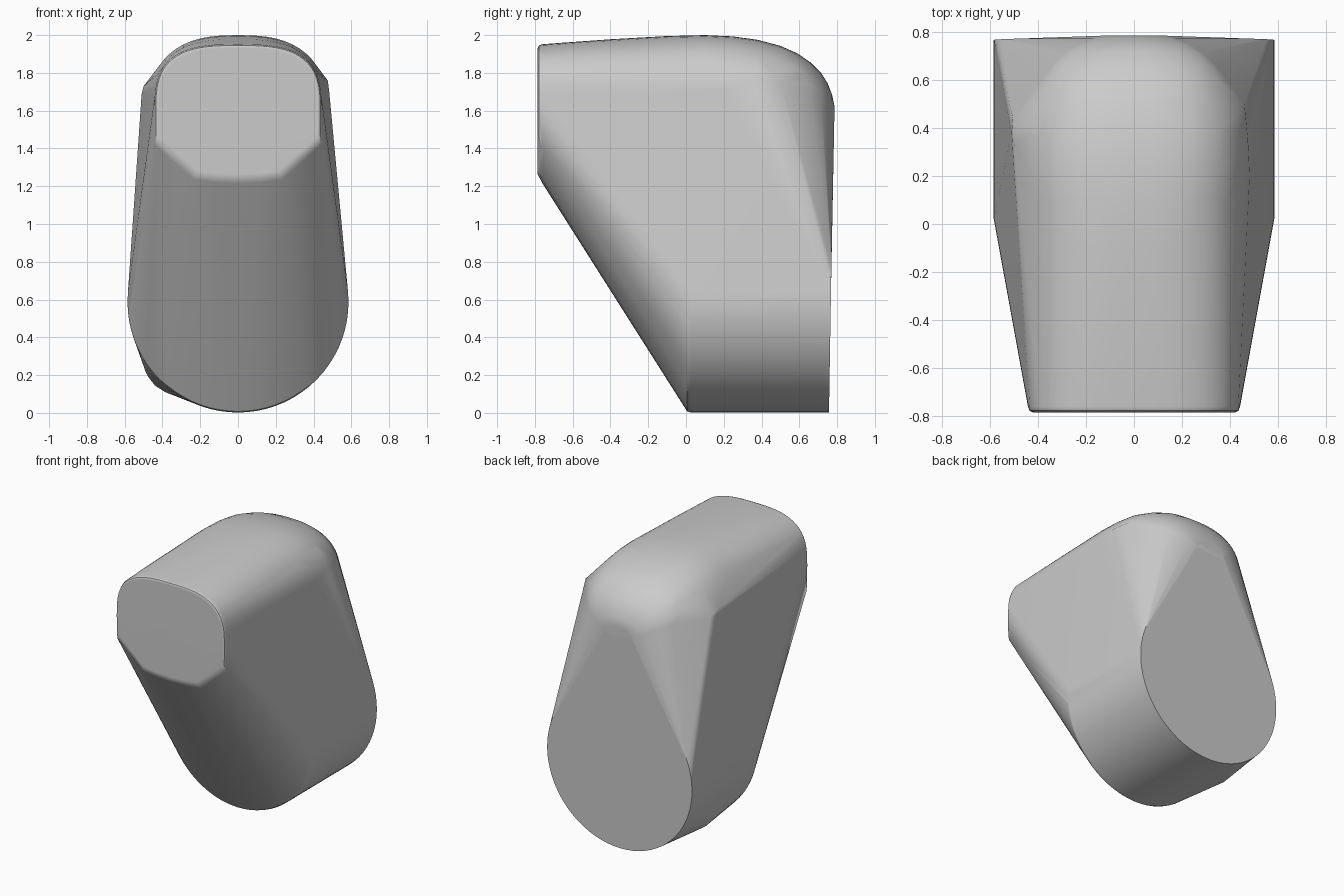
import bpy, bmesh, math

if "Cube" in bpy.data.objects:
    bpy.data.objects.remove(bpy.data.objects["Cube"])

pts = []


def arch(y, w, base, top, n, steps=28):
    """Half super-ellipse cross-section of the roof at depth y."""
    for i in range(steps + 1):
        t = math.pi * i / steps
        c, s = math.cos(t), math.sin(t)
        x = w * math.copysign(abs(c) ** (2 / n), c)
        pts.append((x, y, base + (top - base) * abs(s) ** (2 / n)))


def disc(y, r, cz=0.587, lean=0.0, steps=72):
    """Round lower end, optionally leaning back with height."""
    for i in range(steps):
        a = 2 * math.pi * i / steps
        z = cz + r * math.sin(a)
        pts.append((r * math.cos(a), y + lean * z, z))


# front face: arched top and chamfered bottom, with a small rounded rim
for y, d in ((-0.785, 0.02), (-0.778, 0.007), (-0.76, 0.0)):
    arch(y, 0.442 - d, 1.6, 1.952 - d, 3.0)
    low = 0.04 if y > -0.77 else 0.0
    for x, z in ((0.44, 1.455), (0.235, 1.275), (0.12, 1.26), (0.0, 1.255)):
        for sx in (-1, 1):
            pts.append((sx * (x - d * (x > 0.2)), y, z + d * 0.4 - low))

# roof sections running back and rounding over the rear
for y, w, base, top, n in (
        (-0.4, 0.455, 1.58, 1.978, 2.8), (-0.1, 0.465, 1.58, 1.995, 2.6),
        (0.1, 0.472, 1.58, 2.0, 2.6), (0.25, 0.472, 1.58, 1.993, 2.6),
        (0.38, 0.463, 1.58, 1.975, 2.6), (0.5, 0.44, 1.58, 1.943, 2.5),
        (0.59, 0.405, 1.58, 1.903, 2.5), (0.66, 0.36, 1.58, 1.855, 2.4),
        (0.715, 0.30, 1.58, 1.8, 2.3), (0.75, 0.24, 1.58, 1.745, 2.2),
        (0.773, 0.18, 1.57, 1.685, 2.1), (0.785, 0.12, 1.55, 1.63, 2.0)):
    arch(y, w, base, top, n)

# round lower body, softened at its front edge
disc(0.0, 0.567)
disc(0.006, 0.579)
disc(0.025, 0.585)
disc(0.757, 0.585, lean=0.0165)

# slight bulges on the sides
pts += [(-0.51, 0.38, 1.69), (-0.505, 0.44, 1.70), (-0.50, 0.34, 1.73),
        (0.482, 0.2, 1.71), (0.475, 0.35, 1.76), (0.46, 0.5, 1.75),
        (-0.49, 0.33, 0.22), (-0.475, 0.36, 0.19), (-0.44, 0.40, 0.145),
        (-0.385, 0.44, 0.11)]

# wrap everything in one convex skin
bm = bmesh.new()
for p in pts:
    bm.verts.new(p)
bmesh.ops.convex_hull(bm, input=bm.verts[:])
bmesh.ops.delete(bm, geom=[v for v in bm.verts if not v.link_faces], context='VERTS')
bmesh.ops.remove_doubles(bm, verts=bm.verts[:], dist=0.001)
bmesh.ops.dissolve_limit(bm, angle_limit=math.radians(0.3),
                         verts=bm.verts[:], edges=bm.edges[:])
bmesh.ops.recalc_face_normals(bm, faces=bm.faces[:])
mesh = bpy.data.meshes.new("rounded_housing")
bm.to_mesh(mesh)
bm.free()
housing = bpy.data.objects.new("rounded_housing", mesh)
bpy.context.collection.objects.link(housing)
bpy.context.view_layer.objects.active = housing
housing.select_set(True)
bpy.ops.object.shade_smooth_by_angle(angle=math.radians(30))
normals = housing.modifiers.new("even_shading", 'WEIGHTED_NORMAL')
normals.keep_sharp = True
